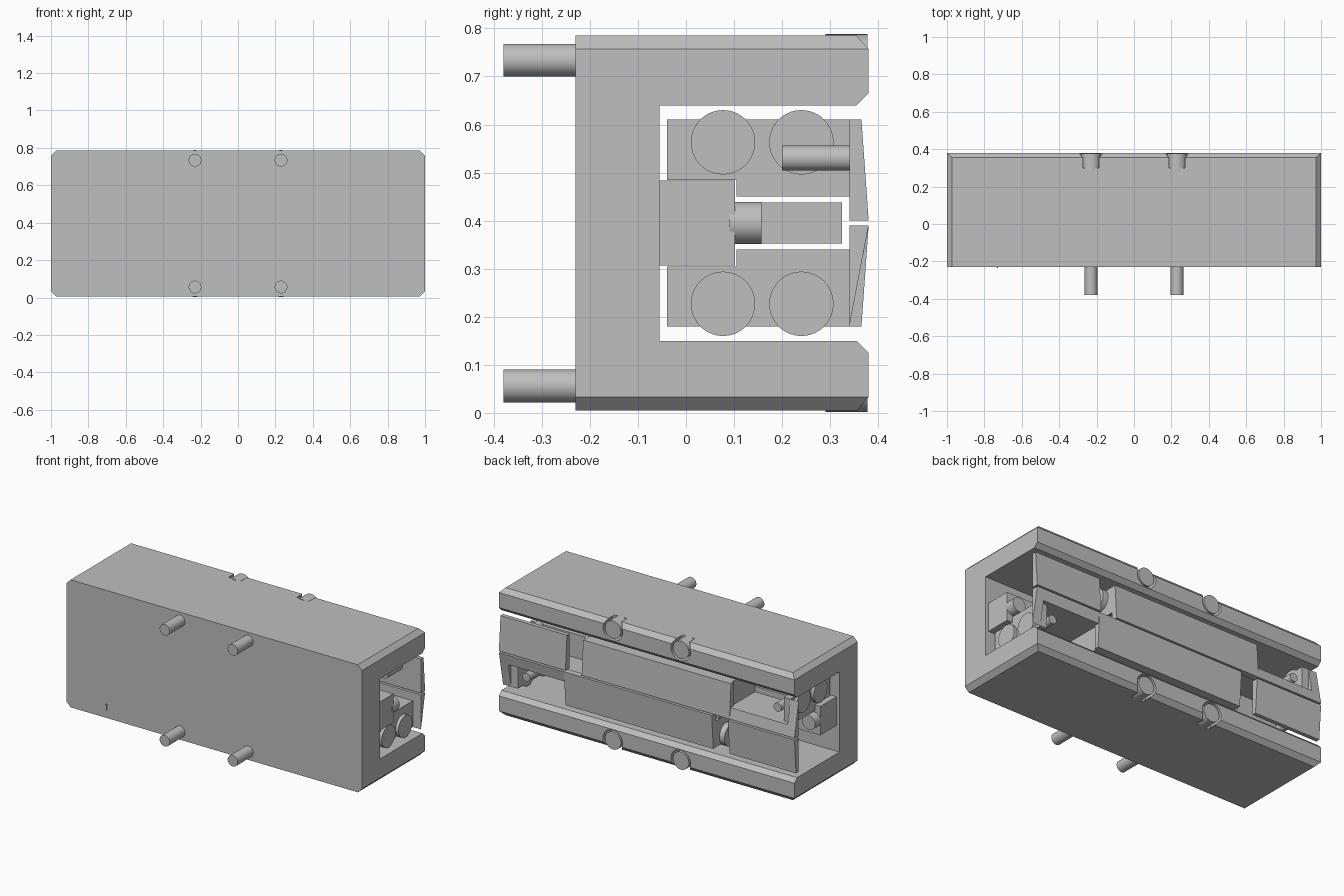
import bpy, bmesh, math
from mathutils import Vector, Matrix

if "Cube" in bpy.data.objects:
    bpy.data.objects.remove(bpy.data.objects["Cube"])

GREY = (0.52, 0.52, 0.52, 1)
metal = bpy.data.materials.new("plain_grey")
metal.use_nodes = True
metal.diffuse_color = GREY
metal.node_tree.nodes["Principled BSDF"].inputs["Base Color"].default_value = GREY

# Half turn about the y axis through the middle of the gripper
MID = 0.395
HALF_TURN = (Matrix.Translation((0, 0, MID)) @ Matrix.Rotation(math.pi, 4, 'Y')
             @ Matrix.Translation((0, 0, -MID)))


def finish(name, bm, turned=False):
    if turned:
        bm.transform(HALF_TURN)
    bmesh.ops.recalc_face_normals(bm, faces=bm.faces)
    mesh = bpy.data.meshes.new(name)
    bm.to_mesh(mesh)
    bm.free()
    mesh.materials.append(metal)
    obj = bpy.data.objects.new(name, mesh)
    bpy.context.collection.objects.link(obj)
    return obj


def extrude(name, profile, x0, x1, turned=False):
    """Extrude a (y, z) profile along x."""
    bm = bmesh.new()
    face = bm.faces.new([bm.verts.new((x0, y, z)) for y, z in profile])
    new = bmesh.ops.extrude_face_region(bm, geom=[face])["geom"]
    verts = [v for v in new if isinstance(v, bmesh.types.BMVert)]
    bmesh.ops.translate(bm, verts=verts, vec=(x1 - x0, 0, 0))
    return finish(name, bm, turned)


def rod(name, start, end, radius, turned=False):
    a, b = Vector(start), Vector(end)
    bm = bmesh.new()
    turn = (b - a).to_track_quat('Z', 'Y').to_matrix().to_4x4()
    bmesh.ops.create_cone(bm, cap_ends=True, segments=40, radius1=radius, radius2=radius,
                          depth=(b - a).length,
                          matrix=Matrix.Translation((a + b) / 2) @ turn)
    obj = finish(name, bm, turned)
    bpy.ops.object.select_all(action='DESELECT')
    obj.select_set(True)
    bpy.context.view_layer.objects.active = obj
    bpy.ops.object.shade_smooth_by_angle(angle=math.radians(40))
    return obj


def cut(obj, cutter, operation='DIFFERENCE'):
    mod = obj.modifiers.new("cut", 'BOOLEAN')
    mod.operation = operation
    mod.object = cutter
    mod.solver = 'EXACT'
    cutter.hide_render = True
    cutter.hide_viewport = True
    cutter.display_type = 'WIRE'


# Channel housing with chamfered lips
upper = [(0.355, 0.785), (0.38, 0.757), (0.38, 0.665), (0.355, 0.64), (-0.055, 0.64)]
lower = [(y, 2 * MID - z) for y, z in reversed(upper)]
housing = extrude("housing", [(-0.23, 0.785)] + upper + lower + [(-0.23, 0.005)], -1, 1)

# Chamfer the long corners at both ends
bm = bmesh.new()
c = 0.028
outline = [(-1 + c, 0.005), (1 - c, 0.005), (1, 0.005 + c), (1, 0.785 - c),
           (1 - c, 0.785), (-1 + c, 0.785), (-1, 0.785 - c), (-1, 0.005 + c)]
front = bm.faces.new([bm.verts.new((x, -0.5, z)) for x, z in outline])
grown = bmesh.ops.extrude_face_region(bm, geom=[front])["geom"]
bmesh.ops.translate(bm, vec=(0, 1, 0),
                    verts=[v for v in grown if isinstance(v, bmesh.types.BMVert)])
cut(housing, finish("corner_cutter", bm), 'INTERSECT')

# Mounting screws: shank at the front, head in a counterbore at the back
for x in (-0.23, 0.23):
    for z in (0.056, 0.734):
        cut(housing, rod("counterbore_cutter", (x, 0.3, z), (x, 0.5, z), 0.066))
        rod("screw_shank", (x, -0.38, z), (x, -0.2, z), 0.034)
        rod("screw_head", (x, 0.29, z), (x, 0.378, z), 0.054)

# Small mark on the front face
extrude("front_mark", [(-0.235, 0.05), (-0.235, 0.09), (-0.22, 0.09), (-0.22, 0.05)],
        -0.733, -0.727)

# Central guide rail with end stops, and the drive bar between the jaws
extrude("guide_rail", [(-0.06, 0.307), (0.102, 0.307), (0.102, 0.483), (-0.06, 0.483)],
        -0.98, 0.98)
for x in (-0.94, 0.94):
    rod("end_stop", (x, 0.09, MID), (x, 0.157, MID), 0.044)
extrude("drive_bar", [(0.1, 0.352), (0.325, 0.352), (0.325, 0.438), (0.1, 0.438)],
        -0.45, 0.45)

# Two identical jaws, one turned half way round
section = [(-0.04, 0.485), (0.105, 0.485), (0.105, 0.45), (0.34, 0.45),
           (0.34, 0.61), (-0.04, 0.61)]
pocket = [(-0.04, 0.485), (0.105, 0.485), (0.105, 0.45), (0.34, 0.45), (0.34, 0.465),
          (0.12, 0.465), (0.12, 0.5), (0, 0.5), (0, 0.61), (-0.04, 0.61)]
wedge = [(0.34, 0.4), (0.38, 0.4), (0.365, 0.61), (0.34, 0.61)]
gusset = [(0.34, 0.4), (0.38, 0.4), (0.34, 0.61)]
strip = [(0.34, 0.4), (0.38, 0.4), (0.368, 0.465), (0.34, 0.465)]

for label, turned in (("upper", False), ("lower", True)):
    extrude(label + "_jaw_body", section, -0.55, 0.44, turned)
    extrude(label + "_jaw_pocket", pocket, -0.9, -0.55, turned)
    extrude(label + "_jaw_end_wall", section, -0.945, -0.9, turned)
    extrude(label + "_jaw_gusset", gusset, -1, -0.945, turned)
    extrude(label + "_jaw_front_strip", strip, -0.945, -0.56, turned)
    extrude(label + "_jaw_plate", wedge, -0.56, 0.44, turned)
    extrude(label + "_end_cover", wedge, 0.55, 1, turned)
    # Piston ends showing at both ends of the jaw
    for y in (0.077, 0.24):
        rod(label + "_outer_piston", (-0.965, y, 0.563), (-0.9, y, 0.563), 0.067, turned)
        rod(label + "_inner_piston", (0.4, y, 0.563), (0.475, y, 0.563), 0.067, turned)
    # Studs in the pocket and behind the cover
    rod(label + "_pocket_stud", (-0.85, 0, 0.53), (-0.85, 0.33, 0.53), 0.026, turned)
    rod(label + "_cover_stud", (0.85, 0.2, 0.53), (0.85, 0.345, 0.53), 0.026, turned)
